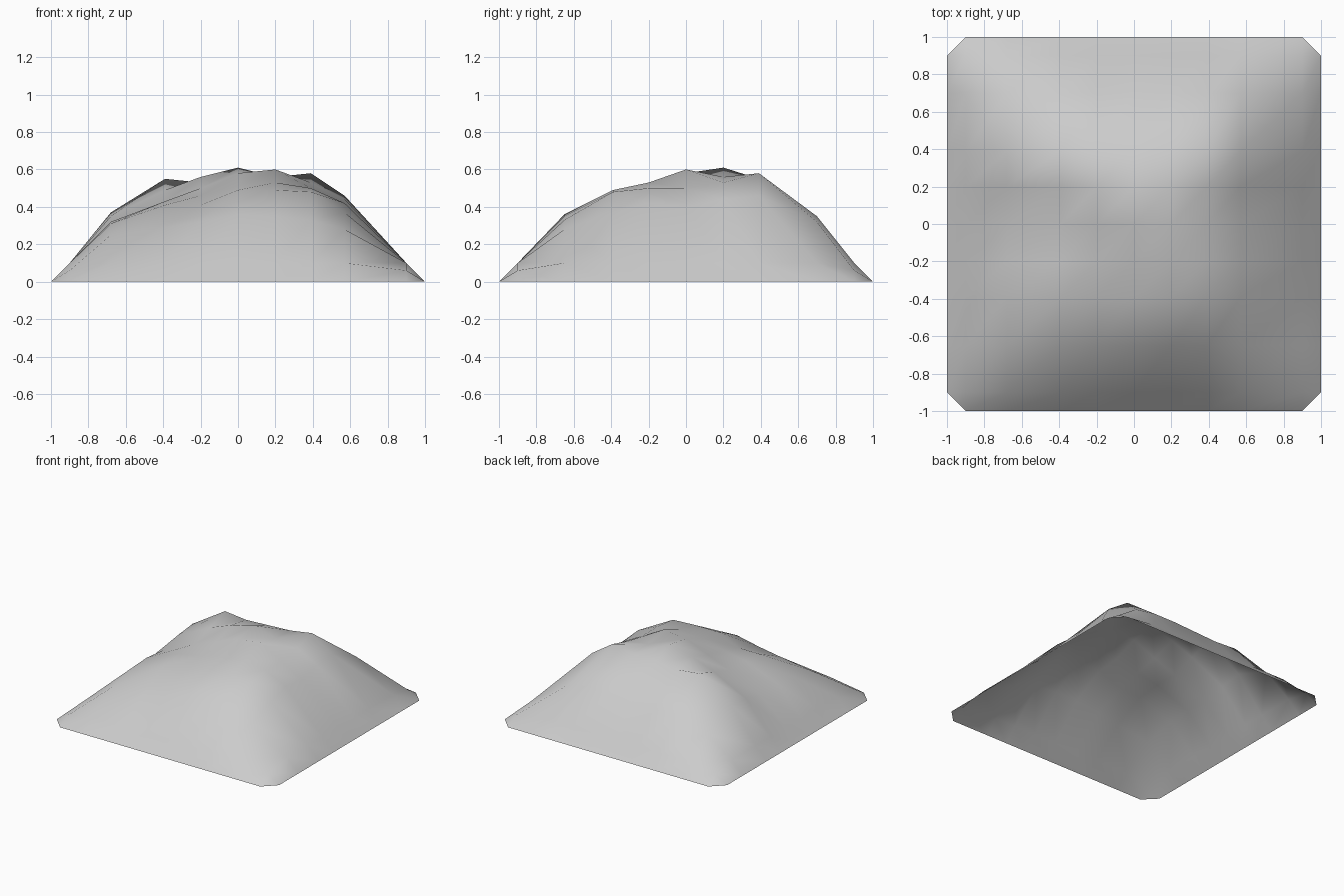
import bpy
import bmesh

default_cube = bpy.data.objects.get("Cube")
if default_cube:
    bpy.data.objects.remove(default_cube, do_unlink=True)


def make_material(name, colour):
    material = bpy.data.materials.new(name)
    material.use_nodes = True
    material.diffuse_color = colour
    shader = material.node_tree.nodes["Principled BSDF"]
    shader.inputs["Base Color"].default_value = colour
    return material


# Survey lines across the hill, and heights in hundredths from front to back
columns = [-1, -.9, -.68, -.39, -.2, 0, .2, .39, .57, .9, 1]
rows = [-1, -.9, -.65, -.39, -.2, 0, .2, .39, .7, .9, 1]
heights = [
    [25, 29, 32, 36, 35, 33, 28],
    [31, 41, 41, 49, 49, 48, 37],
    [32, 43, 46, 51, 53, 50, 42],
    [30, 43, 50, 58, 60, 50, 40],
    [35, 49, 56, 61, 56, 53, 44],
    [37, 55, 53, 54, 55, 58, 46],
    [25, 34, 33, 34, 35, 35, 32],
]
last = len(columns) - 1
rim_height = .1
corner_height = .06


def hill_height(i, j):
    """Ground level at the rim, a low foot ring, then the surveyed heights."""
    ends = (0, last)
    foot = (1, last - 1)
    if i in ends or j in ends:
        return 0
    if i in foot and j in foot:
        return corner_height
    if i in foot or j in foot:
        return rim_height
    return heights[j - 2][i - 2] / 100


# Open hill surface with clipped corners
bm = bmesh.new()
verts = {}
for j, y in enumerate(rows):
    for i, x in enumerate(columns):
        if not (i in (0, last) and j in (0, last)):
            verts[i, j] = bm.verts.new((x, y, hill_height(i, j)))

for j in range(last):
    for i in range(last):
        loop = [(i, j), (i + 1, j), (i + 1, j + 1), (i, j + 1)]
        bm.faces.new([verts[key] for key in loop if key in verts])

mesh = bpy.data.meshes.new("hill")
bm.to_mesh(mesh)
bm.free()

hill = bpy.data.objects.new("hill", mesh)
bpy.context.collection.objects.link(hill)
mesh.materials.append(make_material("stone grey", (.6, .6, .6, 1)))
for face in mesh.polygons:
    face.use_smooth = True
